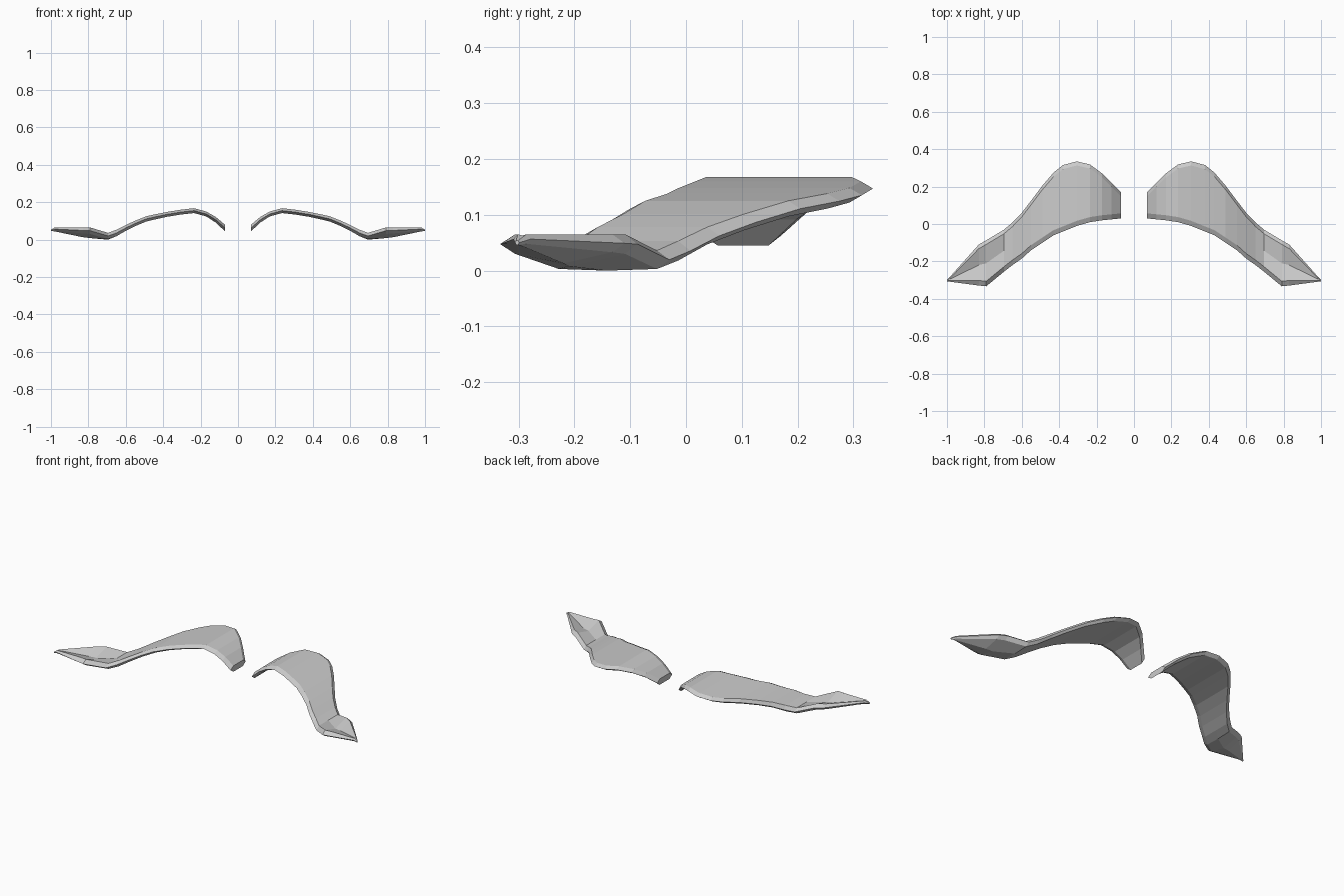
import bpy, bmesh

# Stations along the blade: x, front y, back y, top z, bottom z, top valley drop, keel drop
STATIONS = [
    (0.07, 0.03, 0.17, 0.080, 0.045, 0, 0),
    (0.12, 0.025, 0.22, 0.122, 0.092, 0, 0),
    (0.17, 0.02, 0.27, 0.150, 0.124, 0, 0),
    (0.235, 0.01, 0.318, 0.168, 0.142, 0, 0),
    (0.305, -0.01, 0.335, 0.160, 0.134, 0, 0),
    (0.38, -0.04, 0.315, 0.148, 0.122, 0, 0),
    (0.43, -0.06, 0.275, 0.138, 0.111, 0, 0),
    (0.49, -0.10, 0.205, 0.125, 0.097, 0, 0),
    (0.55, -0.14, 0.125, 0.101, 0.072, 0, 0),
    (0.60, -0.185, 0.06, 0.078, 0.047, 0, 0),
    (0.65, -0.22, 0.008, 0.053, 0.018, 0, 0),
    (0.695, -0.255, -0.03, 0.036, 0.003, 0, 0.003),
    (0.79, -0.333, -0.087, 0.065, 0.030, 0.028, 0.022),
    (0.83, -0.329, -0.11, 0.065, 0.033, 0.026, 0.020),
    (0.98, -0.309, -0.278, 0.065, 0.048, 0.002, 0.004),
    (1.00, -0.306, -0.299, 0.054, 0.046, 0, 0),
]


def section(x, yf, yb, zt, zb, valley, keel):
    """Eight-sided lens section with bevelled long edges."""
    inset_f = min(0.027, (yb - yf) * 0.25)
    inset_b = min(0.022, (yb - yf) * 0.25)
    ym, zm = (yf + yb) / 2, (zt + zb) / 2
    return [(x, yf, zm), (x, yf + inset_f, zb), (x, ym, zb - keel),
            (x, yb - inset_b, zb), (x, yb, zm), (x, yb - inset_b, zt),
            (x, ym, zt - valley), (x, yf + inset_f, zt)]


def blade(name, side):
    bm = bmesh.new()
    rings = [[bm.verts.new((side * x, y, z)) for x, y, z in section(*s)]
             for s in STATIONS]
    for a, b in zip(rings, rings[1:]):
        for i in range(8):
            j = (i + 1) % 8
            bm.faces.new((a[i], a[j], b[j], b[i]))
    bm.faces.new(rings[0])
    bm.faces.new(rings[-1])
    bmesh.ops.recalc_face_normals(bm, faces=bm.faces)
    mesh = bpy.data.meshes.new(name)
    bm.to_mesh(mesh)
    bm.free()
    bpy.context.collection.objects.link(bpy.data.objects.new(name, mesh))


# Mirrored pair of curved blades
blade("right_blade", 1)
blade("left_blade", -1)
